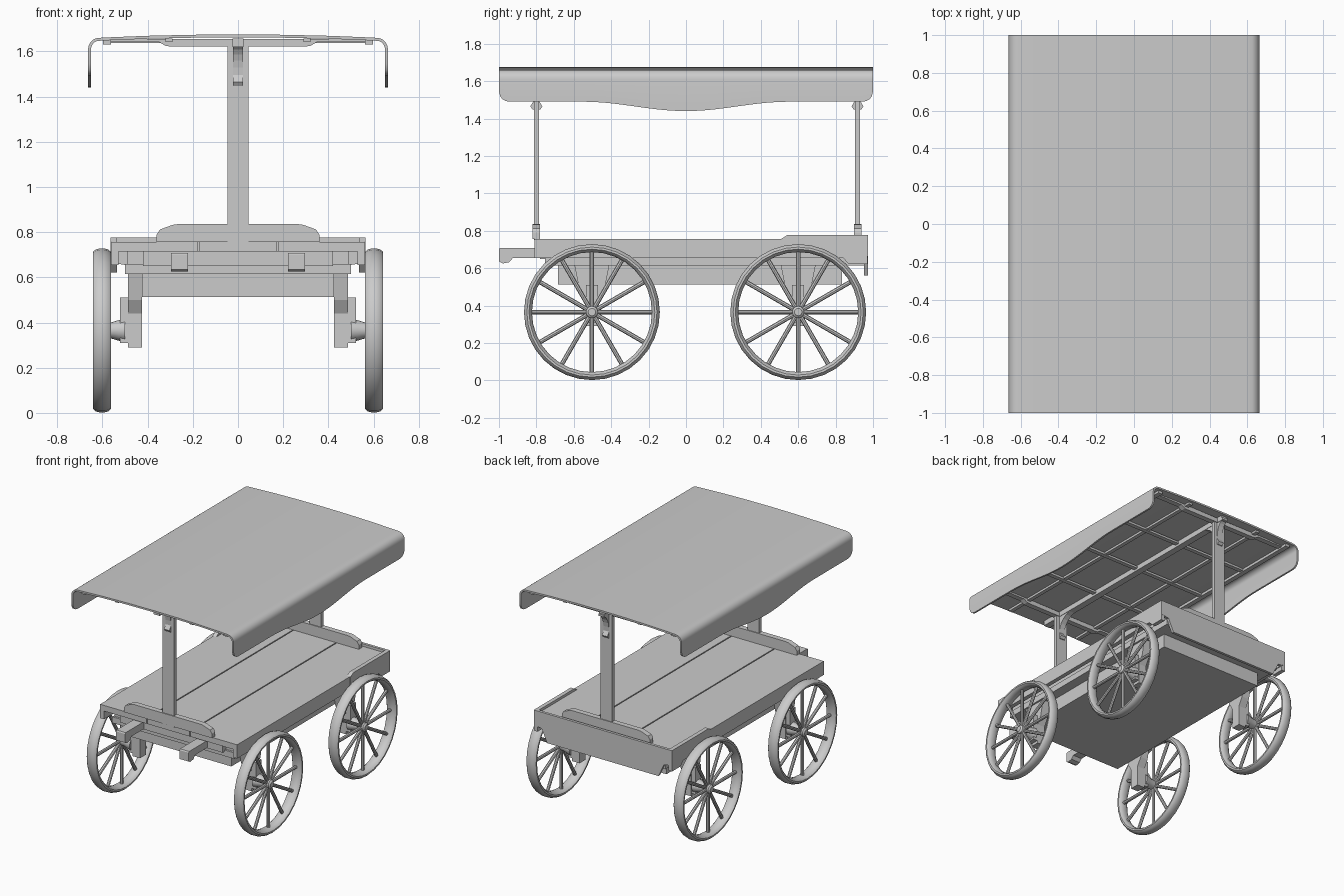
import bpy, bmesh
from math import sin, cos, pi, sqrt, radians

if "Cube" in bpy.data.objects:
    bpy.data.objects.remove(bpy.data.objects["Cube"])


def make(name, verts, faces, smooth=False):
    me = bpy.data.meshes.new(name)
    me.from_pydata(verts, [], faces)
    bm = bmesh.new()
    bm.from_mesh(me)
    bmesh.ops.recalc_face_normals(bm, faces=bm.faces)
    bm.to_mesh(me)
    bm.free()
    ob = bpy.data.objects.new(name, me)
    bpy.context.collection.objects.link(ob)
    if smooth:
        shade(ob)
    return ob


def shade(ob):
    bpy.ops.object.select_all(action='DESELECT')
    ob.select_set(True)
    bpy.context.view_layer.objects.active = ob
    bpy.ops.object.shade_smooth_by_angle(angle=radians(40))


def prism(name, pts, axis, a, b):
    """Extrude a 2D outline from a to b: axis x takes (y,z), axis y takes (x,z)."""
    n = len(pts)
    put = (lambda p, t: (t, p[0], p[1])) if axis == 'x' else (lambda p, t: (p[0], t, p[1]))
    verts = [put(p, a) for p in pts] + [put(p, b) for p in pts]
    faces = [list(range(n)), list(range(2 * n - 1, n - 1, -1))]
    faces += [[i, (i + 1) % n, n + (i + 1) % n, n + i] for i in range(n)]
    return make(name, verts, faces)


def box(name, x0, x1, y0, y1, z0, z1):
    return prism(name, [(x0, z0), (x1, z0), (x1, z1), (x0, z1)], 'y', y0, y1)


def sym(half):
    """Mirror a half outline across the vertical axis."""
    return half + [(-p, q) for p, q in reversed(half)]


def lathe(name, prof, cy, cz, seg, closed):
    """Spin an (x, r) profile about a line parallel to x."""
    n = len(prof)
    verts = [(x, cy + r * cos(2 * pi * i / seg), cz + r * sin(2 * pi * i / seg))
             for i in range(seg) for x, r in prof]
    m = n if closed else n - 1
    faces = [[i * n + j, i * n + (j + 1) % n, (i + 1) % seg * n + (j + 1) % n, (i + 1) % seg * n + j]
             for i in range(seg) for j in range(m)]
    if not closed:
        faces += [[i * n for i in range(seg)], [i * n + n - 1 for i in range(seg)]]
    return make(name, verts, faces, True)


def spokes(name, x, cy, cz, r0, r1, rad):
    verts, faces = [], []
    for k in range(12):
        a = k * pi / 6
        base = len(verts)
        for r in (r0, r1):
            for j in range(8):
                t = 2 * pi * j / 8
                u = rad * sin(t)
                verts.append((x + rad * cos(t), cy + r * cos(a) - u * sin(a), cz + r * sin(a) + u * cos(a)))
        faces += [[base + j, base + (j + 1) % 8, base + 8 + (j + 1) % 8, base + 8 + j] for j in range(8)]
        faces += [[base + j for j in range(8)], [base + 8 + j for j in range(8)]]
    make(name, verts, faces, True)


# Wheels with hangers
CZ = 0.365
for s in (-1, 1):
    for cy in (-0.503, 0.6):
        rim = [(s * (0.602 + 0.041 * cos(t)), 0.342 + 0.022 * sin(t))
               for t in [2 * pi * (k + 0.5) / 12 for k in range(12)]]
        lathe("wheel_rim", rim, cy, CZ, 32, True)
        spokes("wheel_spokes", s * 0.6, cy, CZ, 0.015, 0.33, 0.012)
        hub = [(0.50, 0.05), (0.53, 0.045), (0.56, 0.036), (0.622, 0.032), (0.632, 0.02)]
        lathe("wheel_hub", [(s * x, r) for x, r in hub], cy, CZ, 16, False)
        hang = [(0.10, 0.65), (0.07, 0.5), (0.035, 0.44), (0.035, 0.29)]
        prism("axle_hanger", [(cy + p, z) for p, z in sym(hang)], 'x', s * 0.425, s * 0.487)
        box("axle_plate", s * 0.487, s * 0.522, cy - 0.032, cy + 0.032, 0.31, 0.51)

# Chassis
box("under_box", -0.425, 0.425, -0.685, 0.835, 0.513, 0.63)
box("frame", -0.5, 0.5, -0.755, 0.955, 0.615, 0.66)
box("front_beam", -0.42, 0.42, -0.78, -0.72, 0.65, 0.715)
box("upper_frame", -0.49, 0.49, -0.74, 0.955, 0.655, 0.715)

# Deck: three planks and side edging
for x0, x1 in ((-0.53, -0.18), (-0.172, 0.172), (0.18, 0.53)):
    box("deck_plank", x0, x1, -0.81, 0.955, 0.715, 0.757)
for s in (-1, 1):
    box("deck_edge", s * 0.528, s * 0.56, -0.81, 0.955, 0.655, 0.757)
    side = [(0.51, 0.655), (0.51, 0.757), (0.54, 0.776), (0.97, 0.776), (0.97, 0.622), (0.87, 0.622), (0.84, 0.655)]
    prism("rear_side_board", side, 'x', s * 0.535, s * 0.565)
    # Pull handles with hooked ends
    grip = [(-0.72, 0.708), (-0.995, 0.708), (-1.0, 0.7), (-1.0, 0.635), (-0.98, 0.625),
            (-0.945, 0.632), (-0.925, 0.655), (-0.72, 0.655)]
    prism("handle", grip, 'x', s * 0.222, s * 0.297)
tail = [(0.56, 0.776), (0.56, 0.665), (0.5, 0.655), (0.455, 0.56)]
prism("tailboard", sym(tail), 'y', 0.952, 0.972)

# Posts, foot plates and braces
for y, d in ((-0.8, 1), (0.917, -1)):
    box("post", -0.047, 0.047, y - 0.014, y + 0.014, 0.75, 1.65)
    foot = [(0.36, 0.757), (0.36, 0.79), (0.345, 0.812), (0.29, 0.832), (0.27, 0.835)]
    prism("post_foot", sym(foot), 'y', y - 0.02, y + 0.02)
    beam = [(0.58, 1.655), (0.58, 1.642), (0.35, 1.642), (0.32, 1.624), (0.3, 1.622)]
    prism("roof_crossbeam", sym(beam), 'y', y - 0.02, y + 0.02)
    for e, reach in ((d, 0.15), (-d, 0.06)):
        arc = [(y + e * (0.014 + reach - reach * sin(t)), 1.625 - 0.13 * (1 - cos(t)))
               for t in [k * pi / 12 for k in range(7)]]
        brace = [(y, 1.64), (y + e * (0.014 + reach), 1.64)] + arc + \
                [(y + e * 0.032, 1.465), (y + e * 0.02, 1.447), (y, 1.447)]
        prism("post_brace", brace, 'x', -0.022, 0.022)

# Roof underside slats
box("ridge_beam", -0.025, 0.025, -0.95, 0.98, 1.62, 1.658)
for s in (-1, 1):
    box("roof_edge_slat", s * 0.562, s * 0.598, -0.98, 0.98, 1.63, 1.652)
    box("roof_slat", s * 0.29, s * 0.32, -0.98, 0.98, 1.642, 1.658)
for y in (-0.4, 0.05, 0.5):
    box("roof_rib", -0.58, 0.58, y - 0.016, y + 0.016, 1.636, 1.652)


# Canopy sheet with scalloped sides
def hem(y):
    a = abs(y)
    if a > 0.945:
        return 1.545 - sqrt(max(0, 0.055 ** 2 - (a - 0.945) ** 2))
    return 1.49 if a > 0.55 else 1.465 - 0.025 * cos(pi * a / 0.55)


ys = [0.055 * k for k in range(18)][:17] + [0.945, 0.965, 0.982, 0.993, 1.0]
ys = [-y for y in reversed(ys[1:])] + ys
half = [(0.2, 1.6735), (0.4, 1.669), (0.6, 1.661)]
half += [(0.6135 + 0.05 * sin(t), 1.61 + 0.05 * cos(t)) for t in [k * pi / 12 for k in range(1, 7)]]
verts, faces = [], []
for y in ys:
    right = half + [(0.6635, hem(y))]
    row = [(-x, z) for x, z in reversed(right)] + [(0, 1.675)] + right
    verts += [(x, y, z) for x, z in row]
n = len(row)
for i in range(len(ys) - 1):
    faces += [[i * n + j, i * n + j + 1, (i + 1) * n + j + 1, (i + 1) * n + j] for j in range(n - 1)]
roof = make("canopy", verts, faces)
me = roof.data
if sum(p.normal.z * p.area for p in me.polygons) < 0:
    me.flip_normals()
mod = roof.modifiers.new("thickness", 'SOLIDIFY')
mod.thickness = 0.013
mod.offset = -1
bpy.context.view_layer.objects.active = roof
roof.select_set(True)
bpy.ops.object.modifier_apply(modifier=mod.name)
shade(roof)
